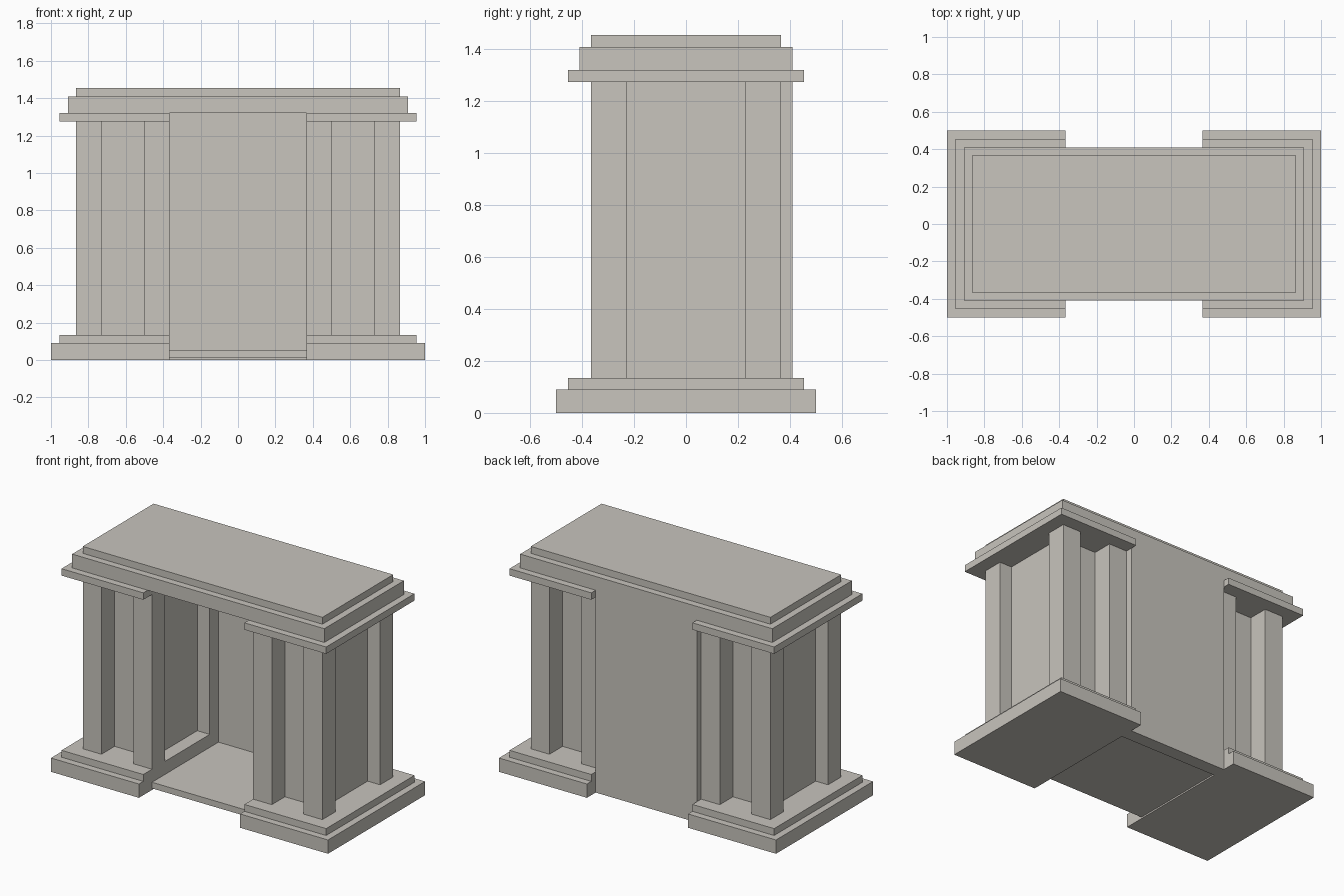
import bpy
import bmesh

cube = bpy.data.objects.get("Cube")
if cube:
    bpy.data.objects.remove(cube, do_unlink=True)

# Single pale stone colour
STONE = (0.58, 0.555, 0.51, 1.0)
stone = bpy.data.materials.new("pale_stone")
stone.use_nodes = True
stone.diffuse_color = STONE
stone.node_tree.nodes["Principled BSDF"].inputs["Base Color"].default_value = STONE


def box(name, x, y, z):
    """Flat-faced block given its (min, max) extent on each axis."""
    bm = bmesh.new()
    bmesh.ops.create_cube(bm, size=1)
    for v in bm.verts:
        for i, (lo, hi) in enumerate((x, y, z)):
            v.co[i] = lo if v.co[i] < 0 else hi
    mesh = bpy.data.meshes.new(name)
    bm.to_mesh(mesh)
    bm.free()
    mesh.materials.append(stone)
    obj = bpy.data.objects.new(name, mesh)
    bpy.context.collection.objects.link(obj)
    return obj


INNER = 0.365                  # half width of the central opening
COL = 0.135                    # column width
EDGE = 0.865                   # outer face of the corner columns
Z_PLINTH, Z_STEP, Z_CAP, Z_BEAM, Z_ROOF, Z_TOP = 0.09, 0.135, 1.275, 1.32, 1.41, 1.455

# Two piers, one each side of the opening
for side, s in (("left", 1), ("right", -1)):
    def span(a, b):
        return tuple(sorted((s * a, s * b)))

    box(f"{side}_plinth", span(INNER, 1.0), (-0.5, 0.5), (0, Z_PLINTH))
    box(f"{side}_plinth_step", span(INNER, 0.955), (-0.455, 0.455), (Z_PLINTH, Z_STEP))
    box(f"{side}_pier_core", span(0.455, 0.775), (-0.23, 0.23), (Z_STEP, Z_CAP))
    box(f"{side}_capital", span(INNER, 0.955), (-0.455, 0.455), (Z_CAP, Z_BEAM))

    # Four square columns around the core
    for depth, t in (("front", -1), ("back", 1)):
        y = tuple(sorted((t * 0.365, t * (0.365 - COL))))
        box(f"{side}_{depth}_inner_column", span(INNER, INNER + COL), y, (Z_STEP, Z_CAP))
        box(f"{side}_{depth}_outer_column", span(EDGE - COL, EDGE), y, (Z_STEP, Z_CAP))

# Central alcove: floor slab and back wall
box("alcove_floor", (-INNER, INNER), (-0.365, 0.32), (0.01, 0.05))
box("alcove_back_wall", (-INNER, INNER), (0.32, 0.41), (0, Z_BEAM))

# Stepped top spanning both piers
box("entablature", (-0.91, 0.91), (-0.41, 0.41), (Z_BEAM, Z_ROOF))
box("roof_slab", (-EDGE, EDGE), (-0.365, 0.365), (Z_ROOF, Z_TOP))
